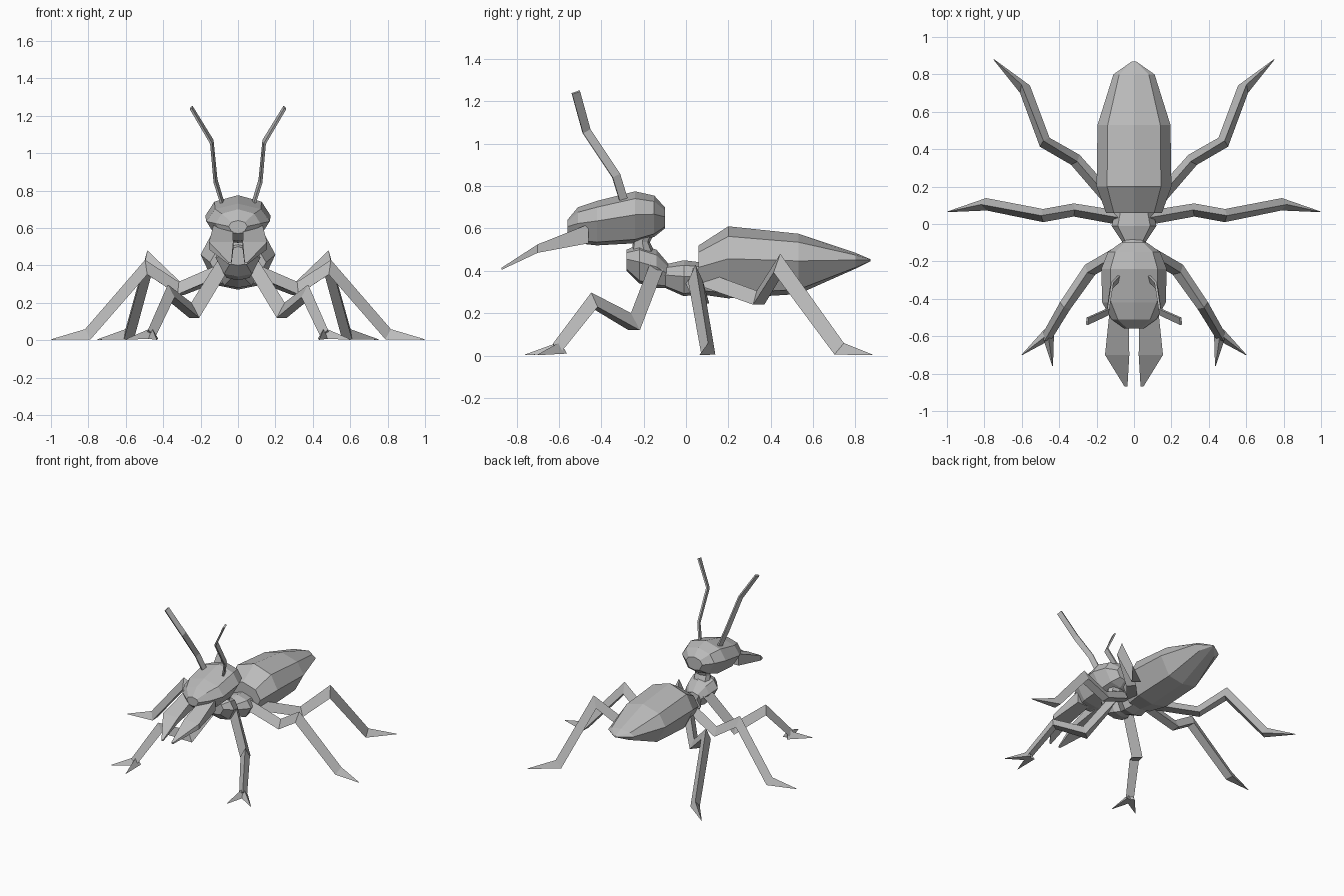
import bpy, bmesh
from mathutils import Vector

cube = bpy.data.objects.get("Cube")
if cube:
    bpy.data.objects.remove(cube)

grey = bpy.data.materials.new("ant_grey")
grey.use_nodes = True
grey.diffuse_color = (0.5, 0.5, 0.5, 1)
grey.node_tree.nodes["Principled BSDF"].inputs["Base Color"].default_value = (0.5, 0.5, 0.5, 1)

UP = Vector((0, 0, 1))


def skin_rings(name, rings, mirror=False):
    """Bridge equal-sized rings of points into a closed, flat-shaded body."""
    bm = bmesh.new()
    loops = [[bm.verts.new(p) for p in ring] for ring in rings]
    n = len(loops[0])
    for a, b in zip(loops, loops[1:]):
        for i in range(n):
            j = (i + 1) % n
            bm.faces.new((a[i], a[j], b[j], b[i]))
    bm.faces.new(loops[0])
    bm.faces.new(loops[-1])
    bmesh.ops.remove_doubles(bm, verts=bm.verts, dist=0.0005)
    bmesh.ops.recalc_face_normals(bm, faces=bm.faces)
    mesh = bpy.data.meshes.new(name)
    bm.to_mesh(mesh)
    bm.free()
    mesh.materials.append(grey)
    obj = bpy.data.objects.new(name, mesh)
    bpy.context.collection.objects.link(obj)
    if mirror:
        obj.modifiers.new("Mirror", 'MIRROR')
    return obj


def body(name, profile, stations):
    """Loft a cross-section along y; stations are (y, half width, bottom, top)."""
    rings = []
    for y, w, lo, hi in stations:
        mid, half = (lo + hi) / 2, (hi - lo) / 2
        rings.append([(u * w, y, mid + v * half) for u, v in profile])
    return skin_rings(name, rings)


def limb(name, path, sizes, profile, axis=None):
    """Sweep a profile along a jointed path, mitred at the joints, mirrored in x."""
    pts = [Vector(p) for p in path]
    rings = []
    for i, p in enumerate(pts):
        before = (p - pts[max(i - 1, 0)]).normalized()
        after = (pts[min(i + 1, len(pts) - 1)] - p).normalized()
        tangent = (before + after).normalized()
        miter = min(1 / max(tangent.dot(after if after.length else before), 0.1), 1.5)
        side = Vector(axis) if axis else tangent.cross(UP)
        side = (side - tangent * side.dot(tangent)).normalized()
        up = side.cross(tangent)
        rings.append([p + (side * u + up * v * miter) * sizes[i] for u, v in profile])
    return skin_rings(name, rings, mirror=True)


# Cross-sections
OCTAGON = [(0, 1), (0.72, 0.72), (1, 0.1), (0.62, -0.85),
           (0, -1), (-0.62, -0.85), (-1, 0.1), (-0.72, 0.72)]
RIDGE = [(0, 1), (0.95, -0.6), (-0.95, -0.6)]
RIBBON = [(1, 0.3), (1, -0.3), (-1, -0.3), (-1, 0.3)]

# Body segments
body("abdomen", OCTAGON, [
    (0.06, 0.15, 0.29, 0.52), (0.20, 0.20, 0.27, 0.61), (0.53, 0.195, 0.29, 0.575),
    (0.80, 0.11, 0.41, 0.485), (0.87, 0.01, 0.445, 0.455)])
body("waist", OCTAGON, [
    (-0.10, 0.06, 0.32, 0.43), (-0.01, 0.12, 0.28, 0.45), (0.07, 0.10, 0.29, 0.44)])
body("thorax", OCTAGON, [
    (-0.28, 0.07, 0.40, 0.50), (-0.22, 0.12, 0.34, 0.525),
    (-0.14, 0.10, 0.32, 0.50), (-0.08, 0.05, 0.32, 0.43)])
body("head", OCTAGON, [
    (-0.10, 0.07, 0.60, 0.70), (-0.15, 0.14, 0.56, 0.755), (-0.24, 0.175, 0.53, 0.775),
    (-0.42, 0.17, 0.52, 0.73), (-0.51, 0.12, 0.53, 0.70), (-0.56, 0.05, 0.57, 0.64)])
skin_rings("neck", [[(u * 0.065, y + v * r, z) for u, v in OCTAGON]
                    for y, z, r in ((-0.20, 0.47, 0.06), (-0.21, 0.535, 0.04), (-0.20, 0.60, 0.06))])

# Jaws: broad tapering blades, given as (y, inner x, outer x, bottom, top)
jaw = [(-0.46, 0.03, 0.13, 0.53, 0.62), (-0.70, 0.025, 0.155, 0.485, 0.525),
       (-0.87, 0.035, 0.05, 0.405, 0.415)]
skin_rings("jaw", [[(a, y, lo), (b, y, lo), (b, y, hi), (a, y, hi)]
                   for y, a, b, lo, hi in jaw], mirror=True)

# Antennae
limb("antenna", [(0.08, -0.29, 0.72), (0.12, -0.33, 0.85), (0.14, -0.47, 1.06),
                 (0.25, -0.52, 1.243)], [0.02] * 4, RIBBON, axis=(-0.3, 1, 0))

# Legs: front pair ends in a forked foot, the others in a single point
ankle = (0.47, -0.61, 0.035)
limb("front_leg", [(0.07, -0.15, 0.42), (0.24, -0.25, 0.15), (0.37, -0.44, 0.255), ankle],
     [0.04, 0.04, 0.035, 0.03], RIDGE)
for name, tip in (("front_outer_toe", (0.60, -0.70, 0.003)), ("front_inner_toe", (0.435, -0.76, 0.003))):
    limb(name, [(0.46, -0.59, 0.03), tip], [0.035, 0.002], RIDGE)
limb("middle_leg", [(0.06, 0.03, 0.38), (0.32, 0.075, 0.27), (0.49, 0.045, 0.38),
                    (0.80, 0.105, 0.025), (0.998, 0.065, 0.003)],
     [0.04, 0.037, 0.037, 0.035, 0.002], RIDGE)
limb("hind_leg", [(0.10, 0.10, 0.35), (0.31, 0.34, 0.265), (0.48, 0.44, 0.425),
                  (0.59, 0.73, 0.025), (0.75, 0.88, 0.003)],
     [0.04, 0.037, 0.037, 0.035, 0.002], RIDGE)
